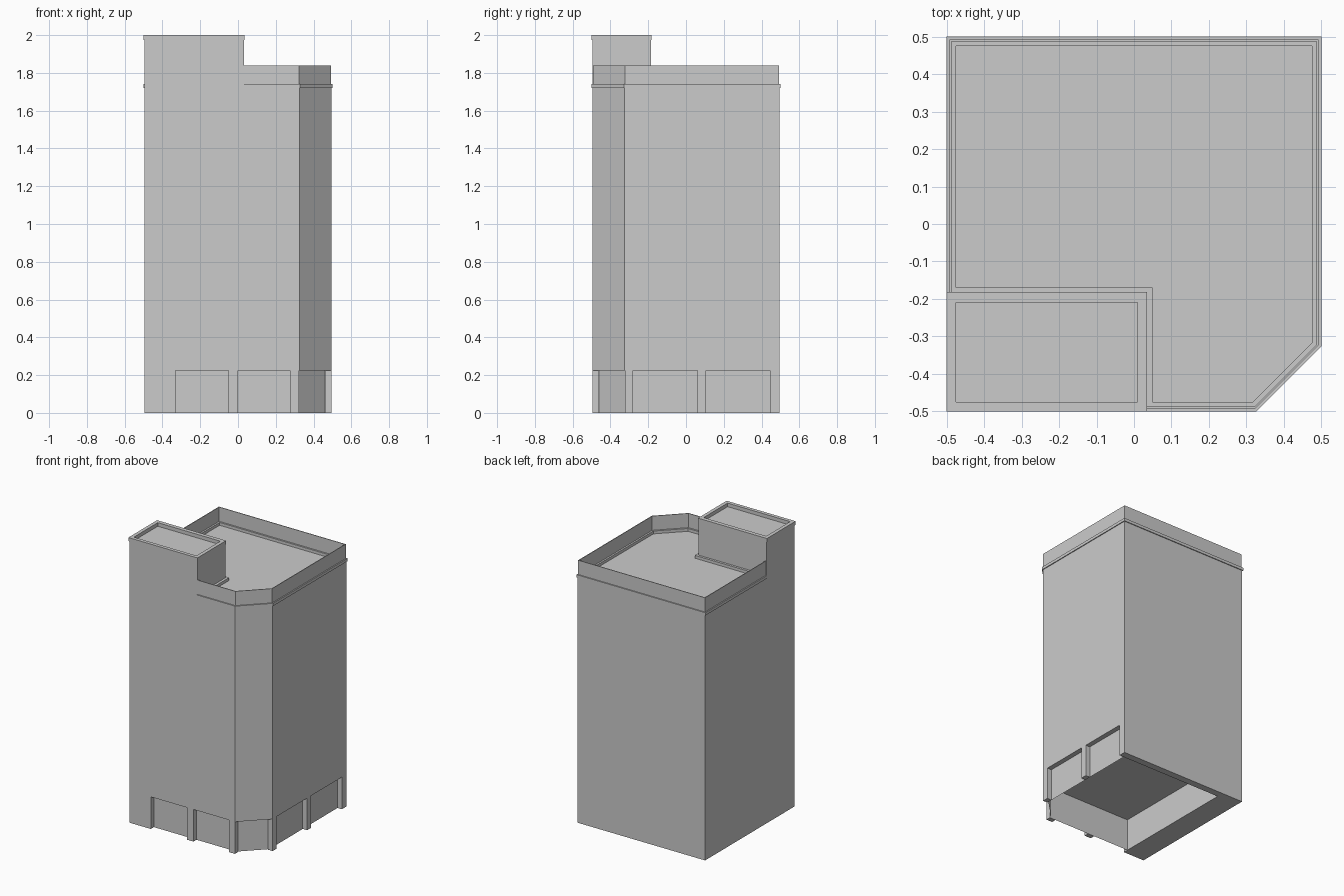
import bpy

if "Cube" in bpy.data.objects:
    bpy.data.objects.remove(bpy.data.objects["Cube"])

TOWER_X, TOWER_Y = 0.032, -0.185   # inner corner of the roof tower
BODY, ROOF, SHOP = 0.494, 1.72, 0.225


def make(name, verts, faces):
    mesh = bpy.data.meshes.new(name)
    mesh.from_pydata(verts, [], faces)
    obj = bpy.data.objects.new(name, mesh)
    bpy.context.collection.objects.link(obj)
    return obj


def prism(name, pts, z0, z1):
    """Solid from a counter-clockwise outline."""
    n = len(pts)
    verts = [(x, y, z) for z in (z0, z1) for x, y in pts]
    faces = [tuple(reversed(range(n))), tuple(range(n, 2 * n))]
    faces += [(i, (i + 1) % n, (i + 1) % n + n, i + n) for i in range(n)]
    return make(name, verts, faces)


def rect(x0, y0, x1, y1):
    return [(x0, y0), (x1, y0), (x1, y1), (x0, y1)]


def band(name, outer, inner, z0, z1):
    """Open strip of wall between two matching paths."""
    n = len(outer)
    verts = [(x, y, z) for z in (z0, z1) for p in (outer, inner) for x, y in p]
    faces = [(0, n, 3 * n, 2 * n), (n - 1, 3 * n - 1, 4 * n - 1, 2 * n - 1)]
    for i in range(n - 1):
        a, b, c, d = i, i + n, i + 2 * n, i + 3 * n
        faces += [(a, a + 1, c + 1, c), (b + 1, b, d, d + 1),
                  (c, c + 1, d + 1, d), (a + 1, a, b, b + 1)]
    obj = make(name, verts, faces)
    bpy.context.view_layer.objects.active = obj
    bpy.ops.object.mode_set(mode='EDIT')
    bpy.ops.mesh.select_all(action='SELECT')
    bpy.ops.mesh.normals_make_consistent(inside=False)
    bpy.ops.object.mode_set(mode='OBJECT')
    return obj


def chamfer(h):
    """Coordinate of the cut corner for a footprint of half-width h."""
    return 0.827 - 1.414 * (0.5 - h) - h


def roof_path(h):
    c = chamfer(h)
    return [(TOWER_X, -h), (c, -h), (h, -c), (h, h), (-h, h), (-h, TOWER_Y)]


# main block with chamfered corner
c = chamfer(BODY)
block = prism("main_block", [(-BODY, -BODY), (c, -BODY), (BODY, -c),
                             (BODY, BODY), (-BODY, BODY)], 0, ROOF)

# hollow ground floor, leaving rear and side walls and the pillars
IN = 0.46
cutter = prism("ground_floor_cutter", [
    (-0.33, -1), (-0.05, -1), (-0.05, -IN), (0, -IN), (0, -1), (0.275, -1),
    (0.275, -IN), (0.322, -IN), (0.322, -1), (1, -1), (1, -0.322),
    (IN, -0.322), (IN, -0.28), (1, -0.28), (1, 0.06), (IN, 0.06),
    (IN, 0.105), (1, 0.105), (1, 0.445), (-0.33, 0.445)], -1, SHOP)
cutter.hide_render = True
mod = block.modifiers.new("ground_floor", 'BOOLEAN')
mod.operation = 'DIFFERENCE'
mod.solver = 'EXACT'
mod.object = cutter
bpy.context.view_layer.objects.active = block
bpy.ops.object.modifier_apply(modifier=mod.name)
bpy.data.objects.remove(cutter)

# recessed shopfront sheets
ci = chamfer(IN)
path = [(-0.33, -IN), (ci, -IN), (IN, -ci), (IN, 0.445)]
make("shopfront_panels", [(x, y, z) for z in (0, SHOP) for x, y in path],
     [(i, i + 1, i + 5, i + 4) for i in range(3)])

# cornice with inner roof ledge, and thin parapet
band("cornice", roof_path(0.5), roof_path(0.475), ROOF, 1.74)
band("parapet", roof_path(0.492), roof_path(0.487), 1.74, 1.84)

# ledge around the tower foot
band("tower_ledge",
     [(-0.475, TOWER_Y + 0.016), (0.05, TOWER_Y + 0.016), (0.05, -0.475)],
     [(-0.475, TOWER_Y), (TOWER_X, TOWER_Y), (TOWER_X, -0.475)], ROOF, 1.74)

# roof tower and its raised rim
prism("roof_tower", rect(-BODY - 0.002, -BODY - 0.002, TOWER_X, TOWER_Y), ROOF, 1.975)
outer = rect(-0.5, -0.5, TOWER_X + 0.003, TOWER_Y + 0.003)
inner = rect(-0.475, -0.475, 0.01, -0.21)
verts = [(x, y, z) for z in (1.975, 2.0) for p in (outer, inner) for x, y in p]
faces = []
for i in range(4):
    j = (i + 1) % 4
    faces += [(i, j, j + 8, i + 8), (j + 4, i + 4, i + 12, j + 12),
              (i + 8, j + 8, j + 12, i + 12), (j, i, i + 4, j + 4)]
make("tower_rim", verts, faces)
